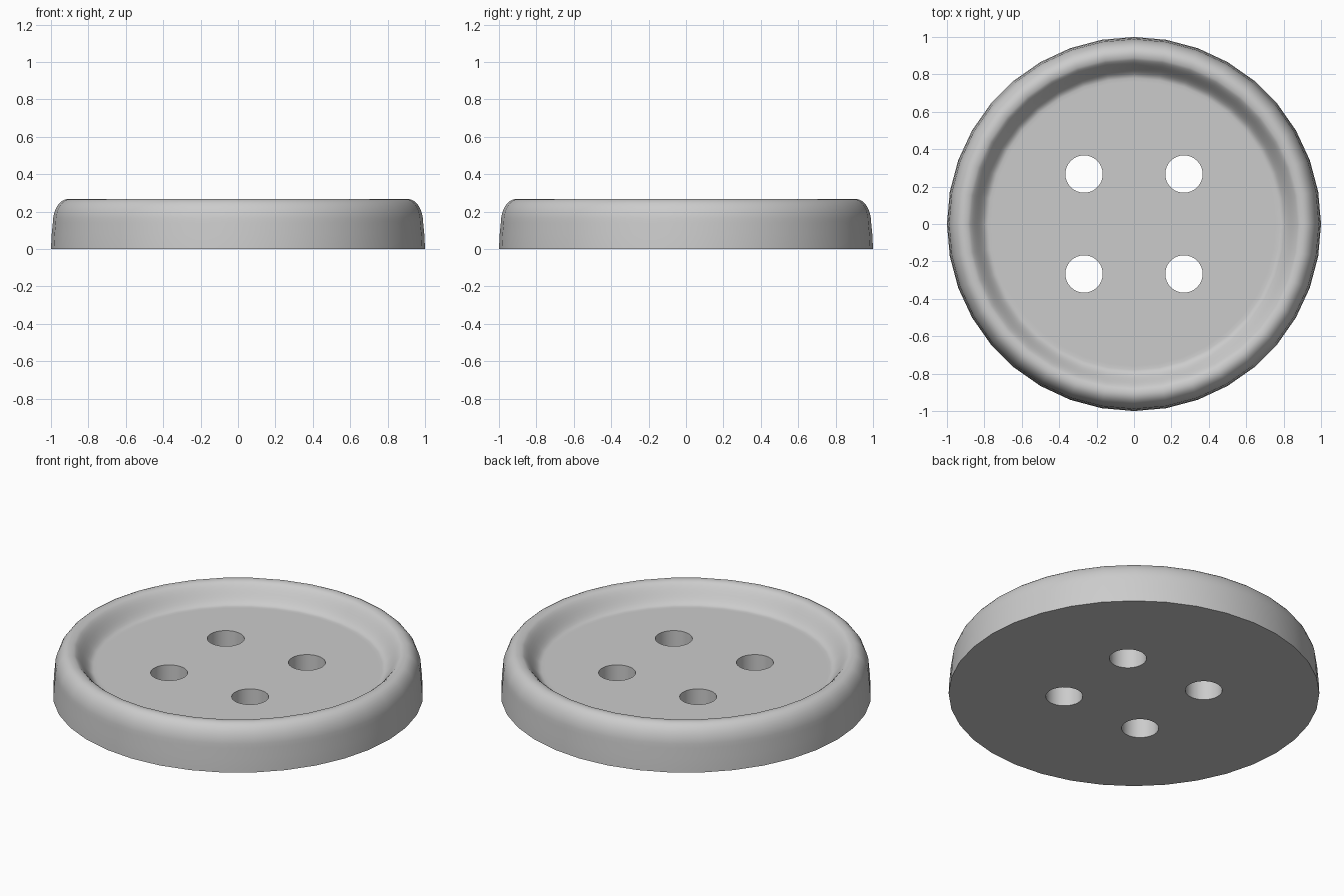
import bpy, bmesh
from math import cos, sin, pi, tau
from mathutils import Vector

cube = bpy.data.objects.get("Cube")
if cube:
    bpy.data.objects.remove(cube, do_unlink=True)

HEIGHT, FLOOR = 0.267, 0.16
HOLE_OFFSET, HOLE_RADIUS = 0.267, 0.1

# Material
grey = bpy.data.materials.new("light grey")
grey.use_nodes = True
colour = (0.6, 0.6, 0.6, 1)
grey.diffuse_color = colour
grey.node_tree.nodes["Principled BSDF"].inputs["Base Color"].default_value = colour


def add_object(name, bm):
    bmesh.ops.recalc_face_normals(bm, faces=bm.faces)
    mesh = bpy.data.meshes.new(name)
    bm.to_mesh(mesh)
    bm.free()
    mesh.materials.append(grey)
    obj = bpy.data.objects.new(name, mesh)
    bpy.context.collection.objects.link(obj)
    return obj


# Half section: straight side, rounded shoulder, S-shaped inner slope, floor
profile = [(1, 0), (0.996, 0.08)]
for i in range(9):
    a = i / 8 * pi / 2
    profile.append((0.91 + 0.08 * cos(a), 0.14 + (HEIGHT - 0.14) * sin(a)))
for i in range(1, 11):
    t = i / 10
    profile.append((0.9 - 0.12 * t, FLOOR + (HEIGHT - FLOOR) * (1 + cos(pi * t)) / 2))
profile.append((0.76, FLOOR))

# Button body: revolve the section and cap the floor and the underside
bm = bmesh.new()
SIDES = 36
rings = [[bm.verts.new((r * cos(tau * k / SIDES), r * sin(tau * k / SIDES), z))
          for k in range(SIDES)] for r, z in profile]
for low, high in zip(rings, rings[1:]):
    for k in range(SIDES):
        n = (k + 1) % SIDES
        bm.faces.new((low[k], low[n], high[n], high[k]))
bm.faces.new(rings[0])
bm.faces.new(rings[-1])
button = add_object("button_body", bm)

# Four thread holes
bm = bmesh.new()
for x in (-HOLE_OFFSET, HOLE_OFFSET):
    for y in (-HOLE_OFFSET, HOLE_OFFSET):
        made = bmesh.ops.create_cone(bm, cap_ends=True, segments=32, radius1=HOLE_RADIUS,
                                     radius2=HOLE_RADIUS, depth=1)
        bmesh.ops.translate(bm, verts=made["verts"], vec=Vector((x, y, 0)))
cutter = add_object("hole_cutter", bm)

cut = button.modifiers.new("thread_holes", "BOOLEAN")
cut.operation = "DIFFERENCE"
cut.solver = "EXACT"
cut.object = cutter

bpy.ops.object.select_all(action="DESELECT")
button.select_set(True)
bpy.context.view_layer.objects.active = button
bpy.ops.object.modifier_apply(modifier=cut.name)
bpy.data.objects.remove(cutter, do_unlink=True)
bpy.ops.object.shade_smooth_by_angle(angle=pi / 5)
